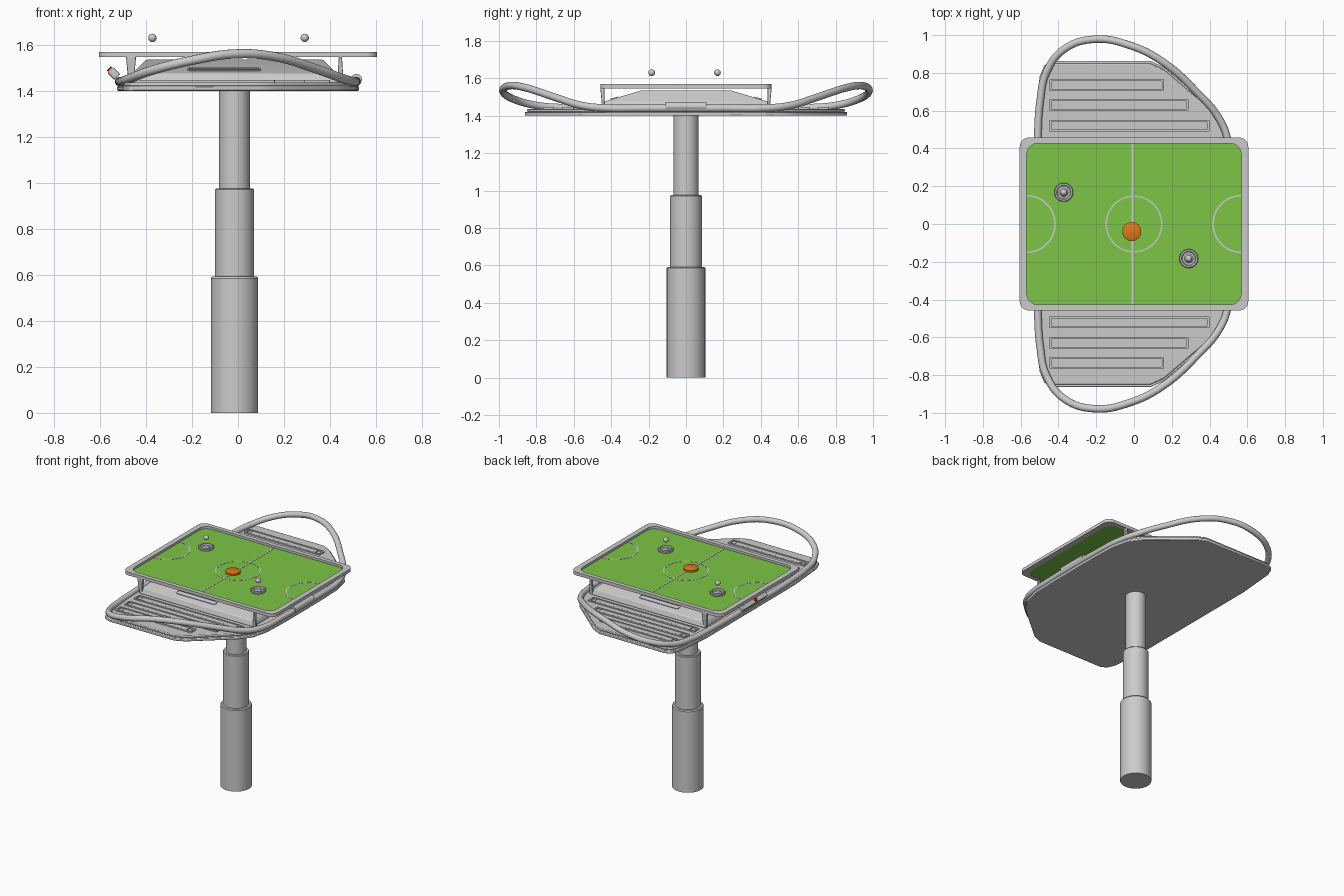
import bpy, bmesh
from math import pi, sin, cos, atan2, radians
from mathutils import Vector

if "Cube" in bpy.data.objects:
    bpy.data.objects.remove(bpy.data.objects["Cube"])


def material(name, rgb):
    m = bpy.data.materials.new(name)
    m.diffuse_color = (*rgb, 1)
    m.use_nodes = True
    m.node_tree.nodes["Principled BSDF"].inputs["Base Color"].default_value = m.diffuse_color
    return m


GREEN = material("pitch_green", (0.2, 0.56, 0.06))
ORANGE = material("puck_orange", (0.72, 0.19, 0.01))
RED = material("button_red", (0.7, 0.02, 0.02))


def finish(name, bm, mat=None, bevel=0):
    bmesh.ops.recalc_face_normals(bm, faces=bm.faces)
    me = bpy.data.meshes.new(name)
    bm.to_mesh(me)
    bm.free()
    ob = bpy.data.objects.new(name, me)
    bpy.context.collection.objects.link(ob)
    if mat:
        me.materials.append(mat)
    if bevel:
        b = ob.modifiers.new("bevel", 'BEVEL')
        b.width, b.segments, b.limit_method = bevel, 2, 'ANGLE'
    bpy.context.view_layer.objects.active = ob
    bpy.ops.object.select_all(action='DESELECT')
    ob.select_set(True)
    bpy.ops.object.shade_smooth_by_angle(angle=radians(35))
    return ob


def prism(name, pts, z0, z1, mat=None, bevel=0):
    bm = bmesh.new()
    f = bm.faces.new([bm.verts.new((x, y, z0)) for x, y in pts])
    r = bmesh.ops.extrude_face_region(bm, geom=[f])
    up = [v for v in r["geom"] if isinstance(v, bmesh.types.BMVert)]
    bmesh.ops.translate(bm, verts=up, vec=(0, 0, z1 - z0))
    return finish(name, bm, mat, bevel)


def ring(name, outer, inner, z0, z1, closed=True, mat=None):
    bm = bmesh.new()
    secs = [[bm.verts.new((*p, z)) for p, z in ((o, z0), (o, z1), (i, z1), (i, z0))]
            for o, i in zip(outer, inner)]
    n = len(secs)
    for k in range(n if closed else n - 1):
        a, b = secs[k], secs[(k + 1) % n]
        for j in range(4):
            bm.faces.new((a[j], a[(j + 1) % 4], b[(j + 1) % 4], b[j]))
    if not closed:
        bm.faces.new(secs[0])
        bm.faces.new(secs[-1])
    return finish(name, bm, mat)


def rounded(cx, cy, hx, hy, r, seg=8):
    return [(cx + sx * (hx - r) + r * cos(q * pi / 2 + a * pi / 2 / seg),
             cy + sy * (hy - r) + r * sin(q * pi / 2 + a * pi / 2 / seg))
            for q, (sx, sy) in enumerate(((1, 1), (-1, 1), (-1, -1), (1, -1)))
            for a in range(seg + 1)]


def arc(cx, cy, r, a0, a1, n):
    return [(cx + r * cos(a0 + (a1 - a0) * k / n), cy + r * sin(a0 + (a1 - a0) * k / n))
            for k in range(n + 1)]


def lathe(name, profile, loc, seg=40, mat=None):
    bm = bmesh.new()
    vs = [bm.verts.new((r, 0, z)) for r, z in profile]
    es = [bm.edges.new(e) for e in zip(vs, vs[1:])]
    bmesh.ops.spin(bm, geom=vs + es, axis=(0, 0, 1), cent=(0, 0, 0), angle=2 * pi, steps=seg)
    bmesh.ops.remove_doubles(bm, verts=bm.verts, dist=1e-5)
    ob = finish(name, bm, mat)
    ob.location = loc
    return ob


def sweep(name, path, radius, closed):
    cu = bpy.data.curves.new(name, 'CURVE')
    cu.dimensions, cu.bevel_depth, cu.bevel_resolution = '3D', radius, 5
    cu.use_fill_caps = True
    sp = cu.splines.new('BEZIER')
    sp.bezier_points.add(len(path) - 1)
    sp.use_cyclic_u, sp.resolution_u = closed, 8
    for bp, p in zip(sp.bezier_points, path):
        bp.co, bp.handle_left_type, bp.handle_right_type = p, 'AUTO', 'AUTO'
    ob = bpy.data.objects.new(name, cu)
    bpy.context.collection.objects.link(ob)
    bpy.ops.object.select_all(action='DESELECT')
    bpy.context.view_layer.objects.active = ob
    ob.select_set(True)
    bpy.ops.object.convert(target='MESH')
    bpy.ops.object.shade_smooth_by_angle(angle=radians(35))


# Telescopic column
lathe("column", [(0, 0), (.103, 0), (.103, .585), (.098, .592), (.085, .592), (.085, .97),
                 (.081, .975), (.067, .975), (.067, 1.405), (0, 1.405)], (-.015, 0, 0), 48)

# Base plate and the slightly smaller deck on it
half = [(.525, .2), (.518, .4), (.49, .52), (.43, .6), (.16, .83), (.09, .862),
        (-.43, .862), (-.475, .84), (-.5, .78), (-.525, .5)]
outline = half + [(x, -y) for x, y in reversed(half)]
prism("base_plate", outline, 1.40, 1.42, None, .004)
prism("deck", [(x * .985, y * .985) for x, y in outline], 1.42, 1.437, None, .005)

# Hoop handrail that rises at both ends
rail = [(-.51, .45, 1.44), (-.497, .65, 1.443), (-.465, .8, 1.455), (-.37, .925, 1.49),
        (-.21, .978, 1.53), (-.02, .945, 1.56), (.15, .86, 1.55), (.34, .69, 1.495),
        (.45, .56, 1.455), (.495, .45, 1.442), (.512, .2, 1.44)]
sweep("hoop_rail", [(-.515, 0, 1.44)] + rail + [(.515, 0, 1.44)]
      + [(x, -y, z) for x, y, z in reversed(rail)], .02, True)

# Slotted trays on the two wings
for side in (1, -1):
    for k, (y, x1) in enumerate(((.735, .16), (.63, .29), (.52, .40))):
        cx, hx = (x1 - .45) / 2, (x1 + .45) / 2
        ring(f"tray_frame_{side}_{k}", rounded(cx, y * side, hx, .03, .006, 3),
             rounded(cx, y * side, hx - .012, .021, .004, 3), 1.436, 1.446)
        prism(f"tray_bar_{side}_{k}", rounded(cx, y * side, hx - .045, .017, .008, 3),
              1.436, 1.444)

# Sloped housing under the table top
bm = bmesh.new()
levels = [(-.47, .44, .455, 1.435), (-.46, .43, .44, 1.475), (-.40, .37, .24, 1.535)]
loops = [[bm.verts.new((x, y, z)) for x, y in ((a, -h), (b, -h), (b, h), (a, h))]
         for a, b, h, z in levels]
for lo, hi in zip(loops, loops[1:]):
    for j in range(4):
        bm.faces.new((lo[j], lo[(j + 1) % 4], hi[(j + 1) % 4], hi[j]))
bm.faces.new(loops[0])
bm.faces.new(loops[-1])
finish("housing", bm, None, .006)

# Slot surrounds on both slopes, table supports at the corners
for side in (1, -1):
    slot = ring(f"slot_surround_{side}", rounded(0, 0, .16, .02, .018, 5),
                rounded(0, 0, .152, .012, .011, 5), -.004, .004)
    slot.location = (-.06, side * .385, 1.492)
    slot.rotation_euler = (-side * atan2(.06, .2), 0, 0)
    for x, w in ((-.465, .022), (.445, .014)):
        bm = bmesh.new()
        bmesh.ops.create_cube(bm, size=1)
        for v in bm.verts:
            t = 1 if v.co.z > 0 else .5
            v.co = Vector((x + v.co.x * 2 * w * (t if w > .02 else 1.5 - t),
                           side * (.437 + .01 * t) + v.co.y * .022 * t,
                           1.49 + v.co.z * .115))
        finish(f"table_support_{x}_{side}", bm, None, .003)

# Table frame and pitch
ring("table_frame", rounded(0, 0, .605, .458, .05), rounded(0, 0, .568, .427, .06),
     1.546, 1.569)
prism("pitch", rounded(0, 0, .572, .431, .06), 1.549, 1.553, GREEN)

# Pitch markings
za, zb = 1.5525, 1.5545
ring("centre_circle", arc(0, 0, .151, 0, 2 * pi, 48)[:-1], arc(0, 0, .143, 0, 2 * pi, 48)[:-1],
     za, zb)
for s in (1, -1):
    a0 = pi / 2 if s > 0 else -pi / 2
    ring(f"goal_arc_{s}", arc(s * .569, 0, .155, a0, a0 + pi, 24),
         arc(s * .569, 0, .146, a0, a0 + pi, 24), za, zb, closed=False)
prism("halfway_line", [(-.012, -.427), (-.003, -.427), (-.003, .427), (-.012, .427)], za, zb)

# Puck and two strikers with ball knobs
lathe("puck", [(0, 0), (.05, 0), (.05, .014), (.047, .016), (0, .016)],
      (-.012, -.04, 1.552), 40, ORANGE)
for k, (x, y) in enumerate(((-.372, .168), (.29, -.183))):
    lathe(f"striker_{k}", [(0, 0), (.048, 0), (.05, .003), (.05, .014), (.046, .017),
                           (.038, .017), (.034, .008), (.024, .008), (.016, .017), (0, .017)],
          (x, y, 1.552))
    bm = bmesh.new()
    bmesh.ops.create_uvsphere(bm, u_segments=24, v_segments=14, radius=.018)
    finish(f"striker_knob_{k}", bm).location = (x, y, 1.63)

# Grip on the right edge
sweep("edge_grip", [(.515, -.11, 1.45), (.515, 0, 1.45), (.515, .11, 1.45)], .024, False)

# Tilted control panel with red button on the left edge
panel = prism("control_panel", rounded(0, 0, .018, .13, .012), -.022, .022, None, .005)
panel.location, panel.rotation_euler = (-.54, 0, 1.475), (0, -pi / 4, 0)
button = lathe("red_button", [(0, 0), (.013, 0), (.013, .006), (.01, .009), (0, .009)],
               (-.555, 0, 1.492), 20, RED)
button.rotation_euler = (0, -pi / 4, 0)
